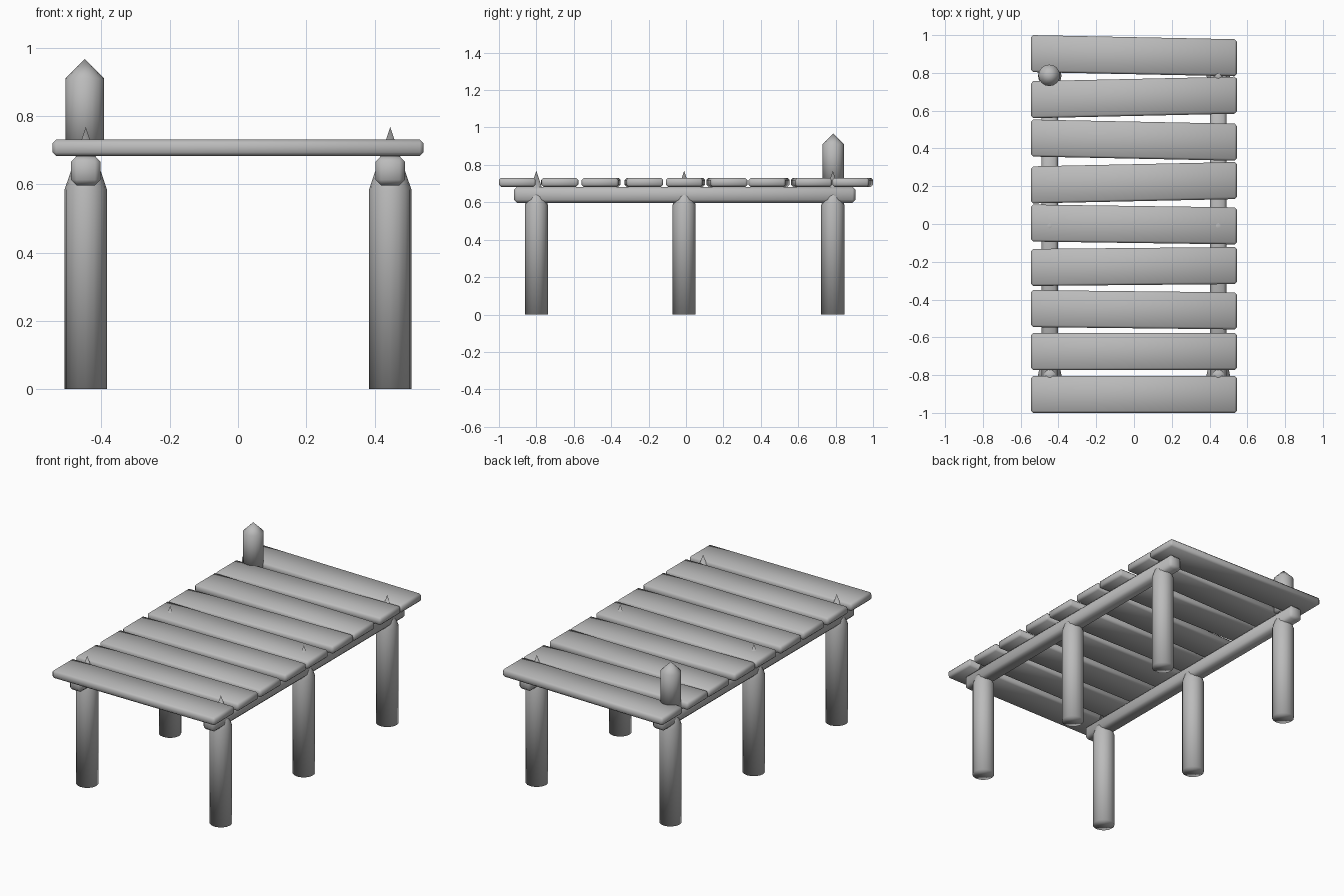
import bpy, bmesh, math
from mathutils import Matrix

if "Cube" in bpy.data.objects:
    bpy.data.objects.remove(bpy.data.objects["Cube"])

wood = bpy.data.materials.new("grey wood")
wood.diffuse_color = (0.5, 0.5, 0.5, 1)
wood.use_nodes = True
wood.node_tree.nodes["Principled BSDF"].inputs["Base Color"].default_value = wood.diffuse_color


def finish(name, bm):
    bmesh.ops.recalc_face_normals(bm, faces=bm.faces)
    mesh = bpy.data.meshes.new(name)
    bm.to_mesh(mesh)
    bm.free()
    mesh.materials.append(wood)
    for p in mesh.polygons:
        p.use_smooth = True
    ob = bpy.data.objects.new(name, mesh)
    bpy.context.collection.objects.link(ob)
    return ob


def stake(name, x, y, radius, bottom, shoulder, tip, sides=16):
    """Round post with a sharpened top."""
    bm = bmesh.new()
    rings = []
    for z in (bottom, shoulder):
        rings.append([bm.verts.new((x + radius * math.cos(2 * math.pi * i / sides),
                                    y + radius * math.sin(2 * math.pi * i / sides), z))
                      for i in range(sides)])
    apex = bm.verts.new((x, y, tip))
    bm.faces.new(rings[0])
    for i in range(sides):
        j = (i + 1) % sides
        bm.faces.new((rings[0][i], rings[0][j], rings[1][j], rings[1][i]))
        bm.faces.new((rings[1][i], rings[1][j], apex))
    return finish(name, bm)


def timber(name, center, size, bevel, skew=None):
    """Box with chamfered edges; skew gives (y_min, y_max) at the left and right ends."""
    bm = bmesh.new()
    bmesh.ops.create_cube(bm, size=1)
    bmesh.ops.transform(bm, matrix=Matrix.Translation(center) @ Matrix.Diagonal((*size, 1)),
                        verts=bm.verts)
    if skew:
        for v in bm.verts:
            end = skew[0] if v.co.x < 0 else skew[1]
            v.co.y = end[0] if v.co.y < center[1] else end[1]
    bmesh.ops.bevel(bm, geom=bm.edges[:], offset=bevel, segments=1, affect='EDGES')
    return finish(name, bm)


# Support posts and the two long beams they carry
for side, x in (("left", -0.446), ("right", 0.446)):
    for place, y in (("front", -0.80), ("middle", -0.01), ("back", 0.785)):
        stake(f"{place}_{side}_post", x, y, 0.062, 0.0, 0.585, 0.768)
    timber(f"{side}_beam", (x, -0.007, 0.64), (0.086, 1.826, 0.085), 0.016)

# Mooring post standing on the deck
stake("mooring_post", -0.449, 0.787, 0.057, 0.69, 0.91, 0.967)

# Deck planks: centre y at the left end and the right end
planks = [(0.902, 0.88), (0.658, 0.682), (0.455, 0.433), (0.207, 0.23), (0.005, -0.01),
          (-0.23, -0.22), (-0.448, -0.46), (-0.676, -0.674), (-0.902, -0.902)]
half = 0.098
for n, (l, r) in enumerate(planks):
    timber(f"deck_plank_{n + 1}", (0, (l + r) / 2, 0.707), (1.088, 2 * half, 0.048), 0.011,
           ((l - half, l + half), (r - half, r + half)))
